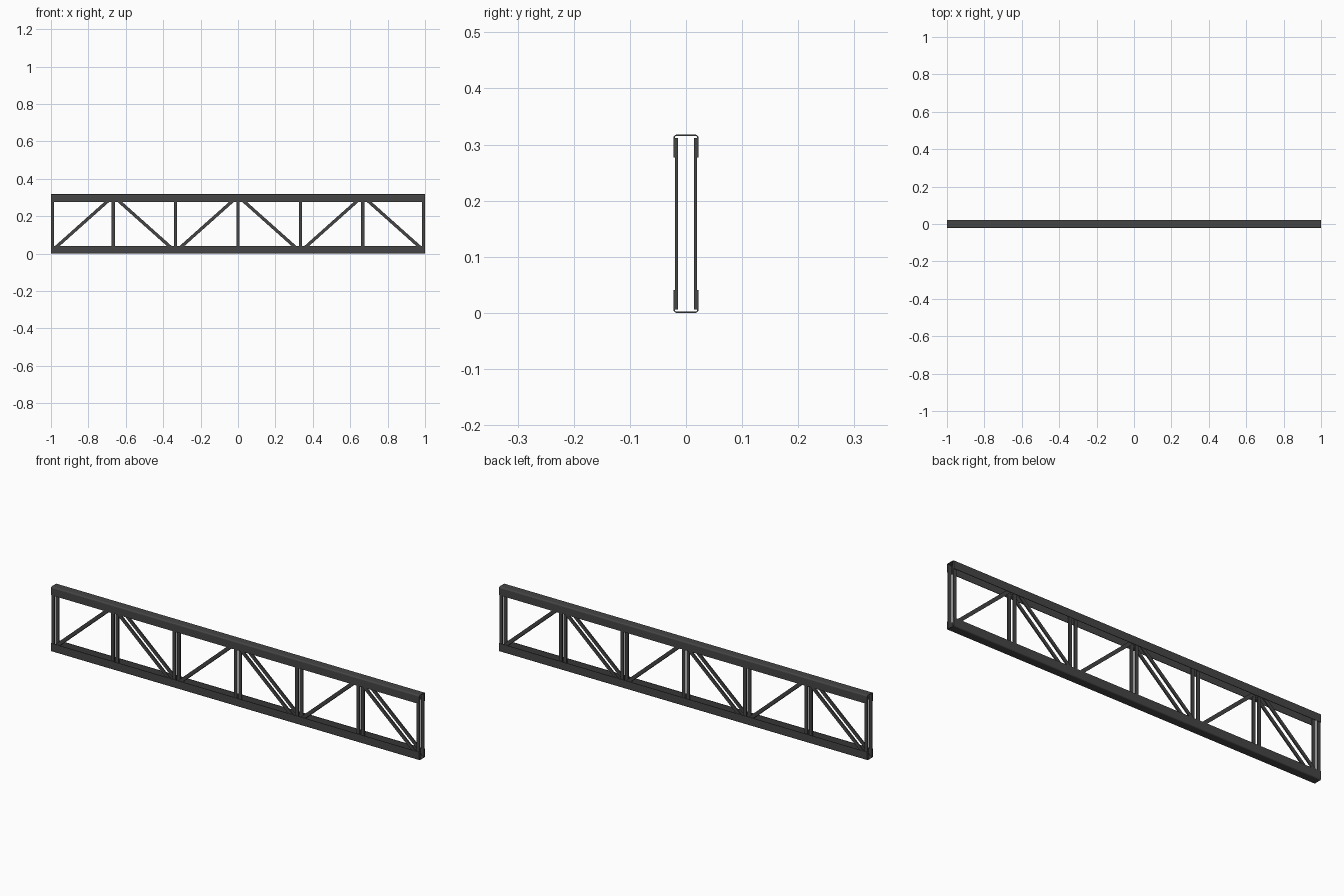
import bpy, bmesh, math
from mathutils import Vector

if "Cube" in bpy.data.objects:
    bpy.data.objects.remove(bpy.data.objects["Cube"])

H = 0.318          # overall height
HALF_W = 0.0225    # half width of chords
WALL = 0.0025      # sheet thickness of chords
FLANGE = 0.041     # flange depth
RADIUS = 0.006     # bend radius
WEB_Y0, WEB_Y1 = 0.0145, 0.020   # web bar depth range
WEB_W = 0.017      # web bar width

dark = bpy.data.materials.new("dark_steel")
dark.diffuse_color = (0.06, 0.06, 0.06, 1)
dark.use_nodes = True
dark.node_tree.nodes["Principled BSDF"].inputs["Base Color"].default_value = dark.diffuse_color


def finish(name, bm):
    bmesh.ops.recalc_face_normals(bm, faces=bm.faces)
    me = bpy.data.meshes.new(name)
    bm.to_mesh(me)
    bm.free()
    me.materials.append(dark)
    ob = bpy.data.objects.new(name, me)
    bpy.context.collection.objects.link(ob)
    return ob


def half_profile(w, bottom, r, n=3):
    # flange and bend on the +y side, measured up from the chord's outer face
    pts = [(w, FLANGE)]
    for i in range(n + 1):
        a = math.pi / 2 * i / n
        pts.append((w - r + r * math.cos(a), bottom + r - r * math.sin(a)))
    return pts


def chord(name, flip):
    # bent sheet channel swept along x
    outer = half_profile(HALF_W, 0, RADIUS)
    inner = half_profile(HALF_W - WALL, WALL, RADIUS - WALL)
    both = lambda p: p + [(-y, z) for y, z in reversed(p)]
    loop = both(outer) + list(reversed(both(inner)))
    n = len(outer) * 2
    bm = bmesh.new()
    rings = [[bm.verts.new((x, y, H - z if flip else z)) for y, z in loop] for x in (-1, 1)]
    m = len(loop)
    for i in range(m):
        j = (i + 1) % m
        bm.faces.new((rings[0][i], rings[0][j], rings[1][j], rings[1][i]))
    # end caps as a strip between outer and inner outline
    for r in rings:
        for i in range(n - 1):
            bm.faces.new((r[i], r[i + 1], r[m - 2 - i], r[m - 1 - i]))
    return finish(name, bm)


def bar(name, a, b):
    # flat bar between two (x, z) points, one on each side of the truss
    a, b = Vector(a), Vector(b)
    d = (b - a).normalized()
    s = Vector((-d.y, d.x)) * WEB_W / 2
    corners = [a - s, a + s, b + s, b - s]
    bm = bmesh.new()
    for side in (-1, 1):
        lo = [bm.verts.new((c.x, side * WEB_Y0, c.y)) for c in corners]
        hi = [bm.verts.new((c.x, side * WEB_Y1, c.y)) for c in corners]
        bm.faces.new(lo)
        bm.faces.new(hi)
        for i in range(4):
            j = (i + 1) % 4
            bm.faces.new((lo[i], lo[j], hi[j], hi[i]))
    return finish(name, bm)


chord("bottom_chord", False)
chord("top_chord", True)

# vertical posts at every panel point
for i in range(7):
    x = max(-1 + WEB_W / 2, min(1 - WEB_W / 2, -1 + i / 3))
    bar(f"post_{i + 1}", (x, 0.006), (x, H - 0.006))

# alternating diagonals
for i in range(6):
    x0, x1 = -1 + i / 3 + 0.013, -1 + (i + 1) / 3 - 0.013
    z0, z1 = (0.022, H - 0.022) if i % 2 == 0 else (H - 0.022, 0.022)
    bar(f"diagonal_{i + 1}", (x0, z0), (x1, z1))
